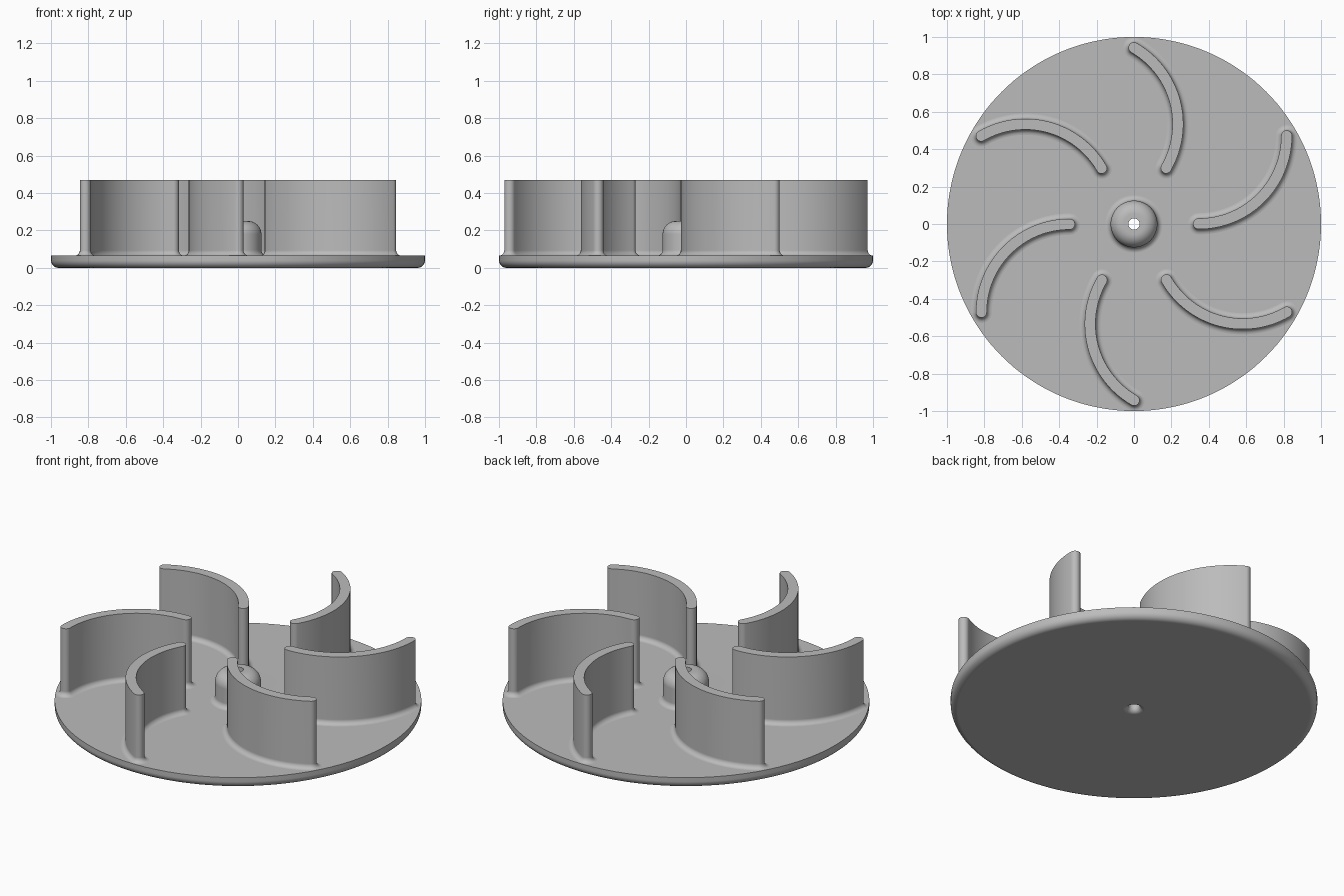
import bpy, bmesh
from math import sin, cos, pi, radians, hypot

if "Cube" in bpy.data.objects:
    bpy.data.objects.remove(bpy.data.objects["Cube"], do_unlink=True)

PLATE_TOP = 0.065
BLADE_TOP = 0.47
BLADE_COUNT = 6
ARC_CENTRE = (0.345, 0.472)   # quarter circle followed by each blade
ARC_RADIUS = 0.471
HALF_WIDTH = 0.029
FILLET = 0.028

grey = bpy.data.materials.new("plain grey")
grey.use_nodes = True
grey.diffuse_color = (0.5, 0.5, 0.5, 1)
grey.node_tree.nodes["Principled BSDF"].inputs["Base Color"].default_value = (0.5, 0.5, 0.5, 1)


def arc(cx, cy, r, start, end, steps):
    """Points on a circular arc, angles in degrees."""
    angles = [radians(start + (end - start) * i / steps) for i in range(steps + 1)]
    return [(cx + r * cos(a), cy + r * sin(a)) for a in angles]


def loft(name, rings, closed=False):
    """Skin a stack of equal rings; close it on itself or cap both ends."""
    bm = bmesh.new()
    loops = [[bm.verts.new(p) for p in ring] for ring in rings]
    pairs = list(zip(loops, loops[1:]))
    if closed:
        pairs.append((loops[-1], loops[0]))
    else:
        bm.faces.new(loops[0])
        bm.faces.new(loops[-1])
    n = len(loops[0])
    for a, b in pairs:
        for i in range(n):
            j = (i + 1) % n
            bm.faces.new((a[i], a[j], b[j], b[i]))
    bmesh.ops.recalc_face_normals(bm, faces=bm.faces)
    mesh = bpy.data.meshes.new(name)
    bm.to_mesh(mesh)
    bm.free()
    mesh.materials.append(grey)
    obj = bpy.data.objects.new(name, mesh)
    bpy.context.collection.objects.link(obj)
    bpy.ops.object.select_all(action="DESELECT")
    obj.select_set(True)
    bpy.context.view_layer.objects.active = obj
    bpy.ops.object.shade_smooth_by_angle(angle=radians(35))
    add_weighted_normals(obj)
    return obj


def add_weighted_normals(obj):
    mod = obj.modifiers.new("Flat areas", "WEIGHTED_NORMAL")
    mod.keep_sharp = True


# Back plate and domed hub, turned as one profile around the shaft hole
profile = arc(0.06, 0.03, 0.03, 180, 270, 6)                 # flared hole mouth
profile += arc(0.96, 0.04, 0.04, 270, 360, 8)                # rounded lower rim
profile += [(1.0, PLATE_TOP)]
profile += arc(0.155, PLATE_TOP + 0.03, 0.03, 270, 180, 6)   # hub root fillet
profile += arc(0.055, 0.18, 0.07, 0, 90, 10)                 # hub shoulder
profile += [(0.03, 0.25)]
turns = [2 * pi * i / 144 for i in range(144)]
loft("plate_and_hub",
     [[(r * cos(t), r * sin(t), z) for t in turns] for r, z in profile],
     closed=True)


def blade_outline(w):
    """Curved slot shape with round ends and half width w."""
    cx, cy = ARC_CENTRE
    outer = arc(cx, cy, ARC_RADIUS + w, -90, 0, 32)
    tip = arc(cx + ARC_RADIUS, cy, w, 0, 180, 12)[1:-1]
    inner = arc(cx, cy, ARC_RADIUS - w, 0, -90, 32)
    root = arc(cx, cy - ARC_RADIUS, w, 90, 270, 12)[1:-1]
    return outer + tip + inner + root


# Blades, with a fillet where they meet the plate
sections = [(HALF_WIDTH + FILLET, PLATE_TOP - 0.01)]
sections += arc(HALF_WIDTH + FILLET, PLATE_TOP + FILLET, FILLET, 270, 180, 6)
sections += [(HALF_WIDTH, BLADE_TOP)]
blade = loft("blade_1", [[(x, y, z) for x, y in blade_outline(w)] for w, z in sections])
for k in range(1, BLADE_COUNT):
    copy = bpy.data.objects.new(f"blade_{k + 1}", blade.data)
    copy.rotation_euler.z = 2 * pi * k / BLADE_COUNT
    bpy.context.collection.objects.link(copy)
    add_weighted_normals(copy)
